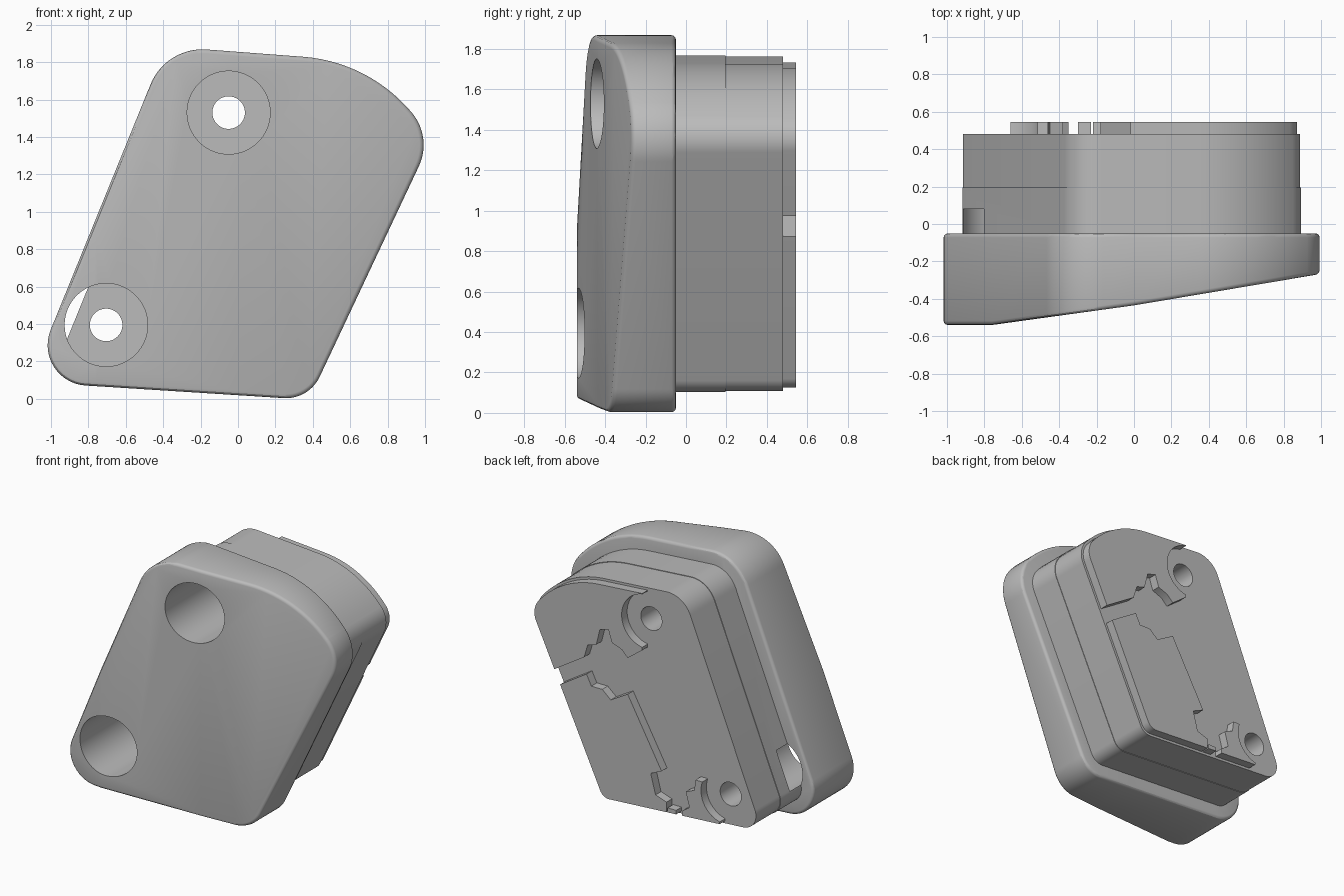
import bpy, bmesh, math
from mathutils import Vector

if "Cube" in bpy.data.objects:
    bpy.data.objects.remove(bpy.data.objects["Cube"])

grey = bpy.data.materials.new("plain_grey")
grey.use_nodes = True
grey.diffuse_color = (0.5, 0.5, 0.5, 1)
grey.node_tree.nodes["Principled BSDF"].inputs["Base Color"].default_value = grey.diffuse_color

# Housing outline: corner x, corner z, fillet radius (counter-clockwise)
CORNERS = [(-1.115, 0.09, 0.216), (0.379, -0.005, 0.2), (1.04, 1.398, 0.268),
           (0.701, 1.802, 0.84), (-0.385, 1.884, 0.3)]
HOLES = [(-0.05, 1.53), (-0.705, 0.395)]


def outline(inset, steps=14):
    """Rounded polygon moved inward by inset."""
    points, n = [], len(CORNERS)
    for i in range(n):
        a, p, b = (Vector(CORNERS[(i + k) % n][:2]) for k in (-1, 0, 1))
        d1, d2 = (p - a).normalized(), (b - p).normalized()
        n1, n2 = Vector((-d1.y, d1.x)), Vector((-d2.y, d2.x))
        turn = d1.angle(d2)
        radius = CORNERS[i][2]
        centre = p + (n1 + n2).normalized() * radius / math.cos(turn / 2)
        start = math.atan2(-n1.y, -n1.x)
        for s in range(steps + 1):
            t = start + turn * s / steps
            points.append(centre + Vector((math.cos(t), math.sin(t))) * (radius - inset))
    return points


def circle(centre, radius, n=64):
    return [(centre[0] + radius * math.cos(2 * math.pi * i / n),
             centre[1] + radius * math.sin(2 * math.pi * i / n)) for i in range(n)]


def prism(name, points, y0, y1, shape=None):
    """Extrude an x-z outline from y0 to y1."""
    bm = bmesh.new()
    face = bm.faces.new([bm.verts.new((p[0], y0, p[1])) for p in points])
    new = bmesh.ops.extrude_face_region(bm, geom=[face])["geom"]
    for v in new:
        if isinstance(v, bmesh.types.BMVert):
            v.co.y = y1
    if shape:
        shape(bm)
    bmesh.ops.recalc_face_normals(bm, faces=bm.faces)
    mesh = bpy.data.meshes.new(name)
    bm.to_mesh(mesh)
    bm.free()
    mesh.materials.append(grey)
    obj = bpy.data.objects.new(name, mesh)
    bpy.context.collection.objects.link(obj)
    return obj


def activate(obj):
    bpy.ops.object.select_all(action='DESELECT')
    obj.select_set(True)
    bpy.context.view_layer.objects.active = obj


def combine(obj, operation, points, y0, y1):
    """Boolean with a temporary prism."""
    cutter = prism("cutter", points, y0, y1)
    cutter.hide_render = True
    activate(obj)
    mod = obj.modifiers.new("cut", 'BOOLEAN')
    mod.object, mod.operation, mod.solver = cutter, operation, 'EXACT'
    bpy.ops.object.modifier_apply(modifier=mod.name)
    bpy.data.objects.remove(cutter)


def bevel(obj, width, segments):
    activate(obj)
    mod = obj.modifiers.new("round", 'BEVEL')
    mod.width, mod.segments = width, segments
    mod.limit_method, mod.angle_limit = 'ANGLE', math.radians(40)
    mod.use_clamp_overlap = False
    bpy.ops.object.modifier_apply(modifier=mod.name)


def smooth(obj):
    activate(obj)
    bpy.ops.object.shade_smooth_by_angle(angle=math.radians(30))


# Slanted front: shallow folds at two x positions
FOLDS = [(-1.1, -0.54), (-0.76, -0.54), (0.0, -0.435), (1.1, -0.25)]


def front_depth(x):
    for (xa, ya), (xb, yb) in zip(FOLDS, FOLDS[1:]):
        if x <= xb:
            return ya + (yb - ya) * (x - xa) / (xb - xa)
    return FOLDS[-1][1]


def slant(bm):
    for x, _ in FOLDS[1:3]:
        bmesh.ops.bisect_plane(bm, geom=bm.verts[:] + bm.edges[:] + bm.faces[:],
                               plane_co=(x, 0, 0), plane_no=(1, 0, 0), dist=1e-4)
    for v in bm.verts:
        if v.co.y < -0.3:
            v.co.y = front_depth(v.co.x)


# Main housing parts
plate = prism("front_housing", outline(0), -0.05, -0.5, slant)
bevel(plate, 0.022, 3)
middle = prism("middle_housing", outline(0.1), -0.07, 0.195)
rear = prism("rear_housing", outline(0.104), 0.19, 0.48)

# Screw holes with wide counterbores from the front
for part in (plate, middle, rear):
    for hole in HOLES:
        if part is not rear:
            combine(part, 'DIFFERENCE', circle(hole, 0.222), -1, 0.08)
        if part is not plate:
            combine(part, 'DIFFERENCE', circle(hole, 0.087), -1, 1)
    smooth(part)

# Raised pads on the back, trimmed to the outline and around the holes
PADS = {
    "upper_pad": [(-0.02, 2), (1.2, 2), (1.2, 0.99), (0.73, 0.96), (0.46, 1.13),
                  (0.43, 1.23), (0.36, 1.25), (0.33, 1.37), (0.26, 1.39), (0.23, 1.3),
                  (0.15, 1.27), (0.1, 1.22), (-0.02, 1.31)],
    "lower_pad": [(1.2, 0.9), (0.68, 0.86), (0.44, 1.01), (0.4, 0.93), (0.31, 0.93),
                  (0.24, 0.87), (0.1, 0.95), (-0.18, 0.45), (-0.09, 0.41),
                  (-0.13, 0.26), (-0.22, 0.23), (-0.22, 0), (1.2, 0)],
    "small_tab": [(-0.3, 0), (-0.23, 0), (-0.23, 0.19), (-0.3, 0.19)],
    "corner_pad": [(-0.66, 0), (-0.35, 0), (-0.35, 0.2), (-0.41, 0.24), (-0.38, 0.35),
                   (-0.45, 0.38), (-0.46, 0.46), (-0.66, 0.46)],
}
for name, points in PADS.items():
    pad = prism(name, points, 0.47, 0.545)
    combine(pad, 'INTERSECT', outline(0.122), 0.3, 0.8)
    for hole in HOLES:
        combine(pad, 'DIFFERENCE', circle(hole, 0.2), 0.3, 0.8)
    smooth(pad)
